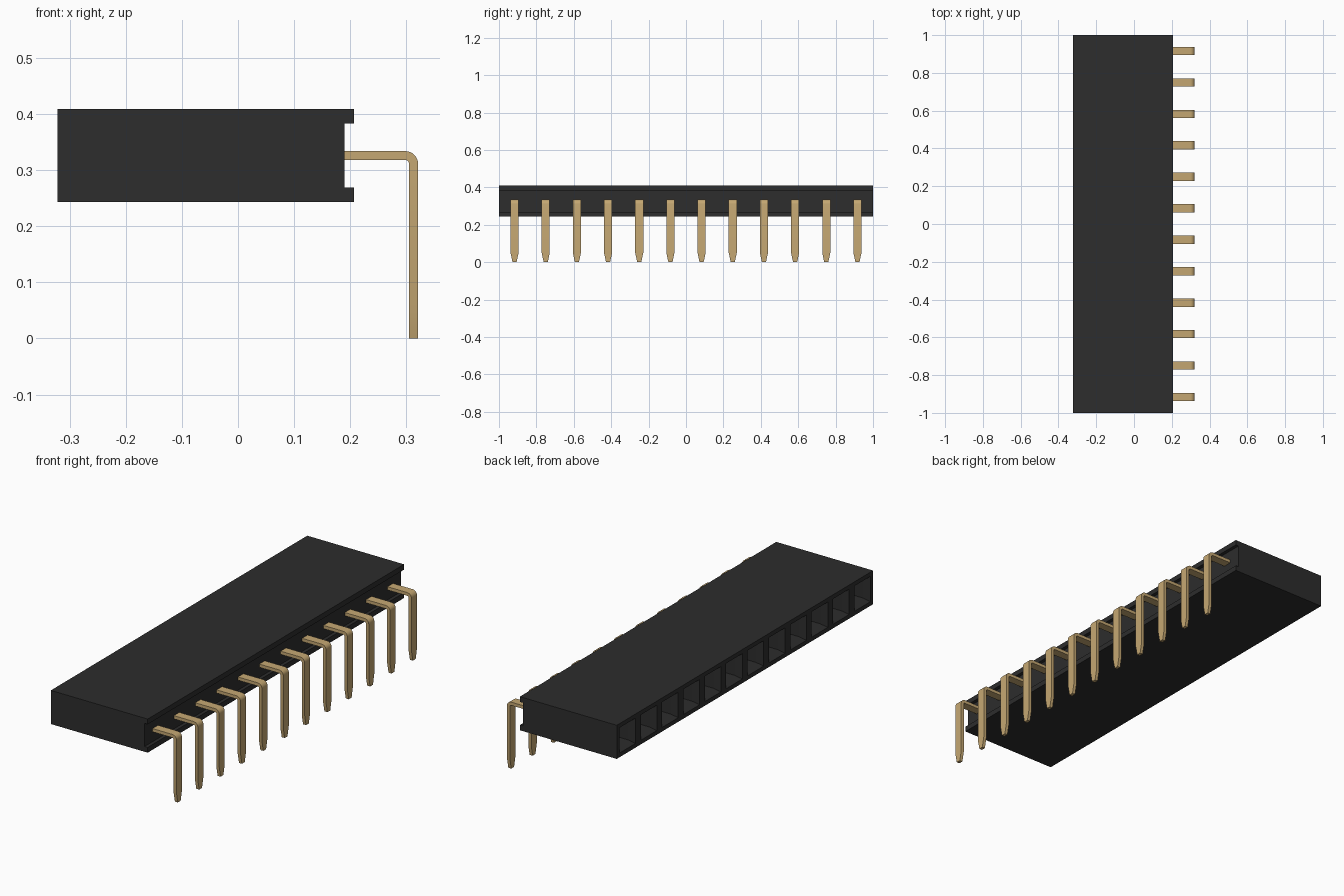
import bpy, bmesh
from math import sin, cos, pi
from mathutils import Vector

if "Cube" in bpy.data.objects:
    bpy.data.objects.remove(bpy.data.objects["Cube"])

COUNT = 12
PITCH = 2 / COUNT


def make_material(name, color):
    mat = bpy.data.materials.new(name)
    mat.use_nodes = True
    mat.diffuse_color = color
    mat.node_tree.nodes["Principled BSDF"].inputs["Base Color"].default_value = color
    return mat


black = make_material("black plastic", (0.026, 0.026, 0.026, 1))
gold = make_material("gold metal", (0.56, 0.39, 0.17, 1))


def finish(bm, name, mat):
    bmesh.ops.recalc_face_normals(bm, faces=bm.faces)
    mesh = bpy.data.meshes.new(name)
    bm.to_mesh(mesh)
    bm.free()
    mesh.materials.append(mat)
    obj = bpy.data.objects.new(name, mesh)
    bpy.context.collection.objects.link(obj)
    return obj


# Housing: grooved profile swept along y, one section per socket
left, right, groove = -0.322, 0.207, 0.19
low, high, groove_low, groove_high = 0.243, 0.409, 0.269, 0.383
profile = [(left, low), (right, low), (right, groove_low), (groove, groove_low),
           (groove, groove_high), (right, groove_high), (right, high), (left, high)]
bm = bmesh.new()
rings = [[bm.verts.new((x, -1 + i * PITCH, z)) for x, z in profile]
         for i in range(COUNT + 1)]
for a, b in zip(rings, rings[1:]):
    for k in range(len(profile)):
        n = (k + 1) % len(profile)
        bm.faces.new((a[k], a[n], b[n], b[k]))
bm.faces.new(rings[0])
bm.faces.new(rings[-1][::-1])
bmesh.ops.recalc_face_normals(bm, faces=bm.faces)

# Sockets: square mouth, tapered lead-in, straight bore
mouths = [f for f in bm.faces
          if f.normal.x < -0.9 and f.calc_center_median().x < left + 0.01]
bmesh.ops.inset_individual(bm, faces=mouths, thickness=0.029)
bmesh.ops.inset_individual(bm, faces=mouths, thickness=0.022, depth=-0.03)
bmesh.ops.inset_individual(bm, faces=mouths, thickness=0.0005, depth=-0.3)
finish(bm, "housing", black)

# Pins: flat bent strip with a pointed foot
inner, outer = 0.305, 0.321
pin_low, pin_high = 0.318, 0.334
half = 0.0215
bend_x, bend_z, r_in, r_out = 0.298, 0.311, 0.007, 0.023
angles = [pi / 2 * (1 - i / 6) for i in range(7)]


def arc(radius):
    return [(bend_x + radius * cos(t), bend_z + radius * sin(t)) for t in angles]


# Matching outer and inner edge points, with half widths
outside = [(0.15, pin_high)] + arc(r_out) + [(outer, 0.05), (outer, 0)]
inside = [(0.15, pin_low)] + arc(r_in) + [(inner, 0.05), (inner, 0)]
widths = [half] * (len(outside) - 1) + [0.011]

for i in range(COUNT):
    y = -1 + (i + 0.5) * PITCH
    bm = bmesh.new()
    loops = []
    for (ox, oz), (ix, iz), w in zip(outside, inside, widths):
        corners = ((ox, y - w, oz), (ox, y + w, oz), (ix, y + w, iz), (ix, y - w, iz))
        loops.append([bm.verts.new(Vector(c)) for c in corners])
    for a, b in zip(loops, loops[1:]):
        for k in range(4):
            n = (k + 1) % 4
            bm.faces.new((a[k], a[n], b[n], b[k]))
    bm.faces.new(loops[0])
    bm.faces.new(loops[-1][::-1])
    pin = finish(bm, f"pin_{i + 1}", gold)
    bpy.ops.object.select_all(action="DESELECT")
    pin.select_set(True)
    bpy.context.view_layer.objects.active = pin
    bpy.ops.object.shade_smooth_by_angle(angle=0.4)
